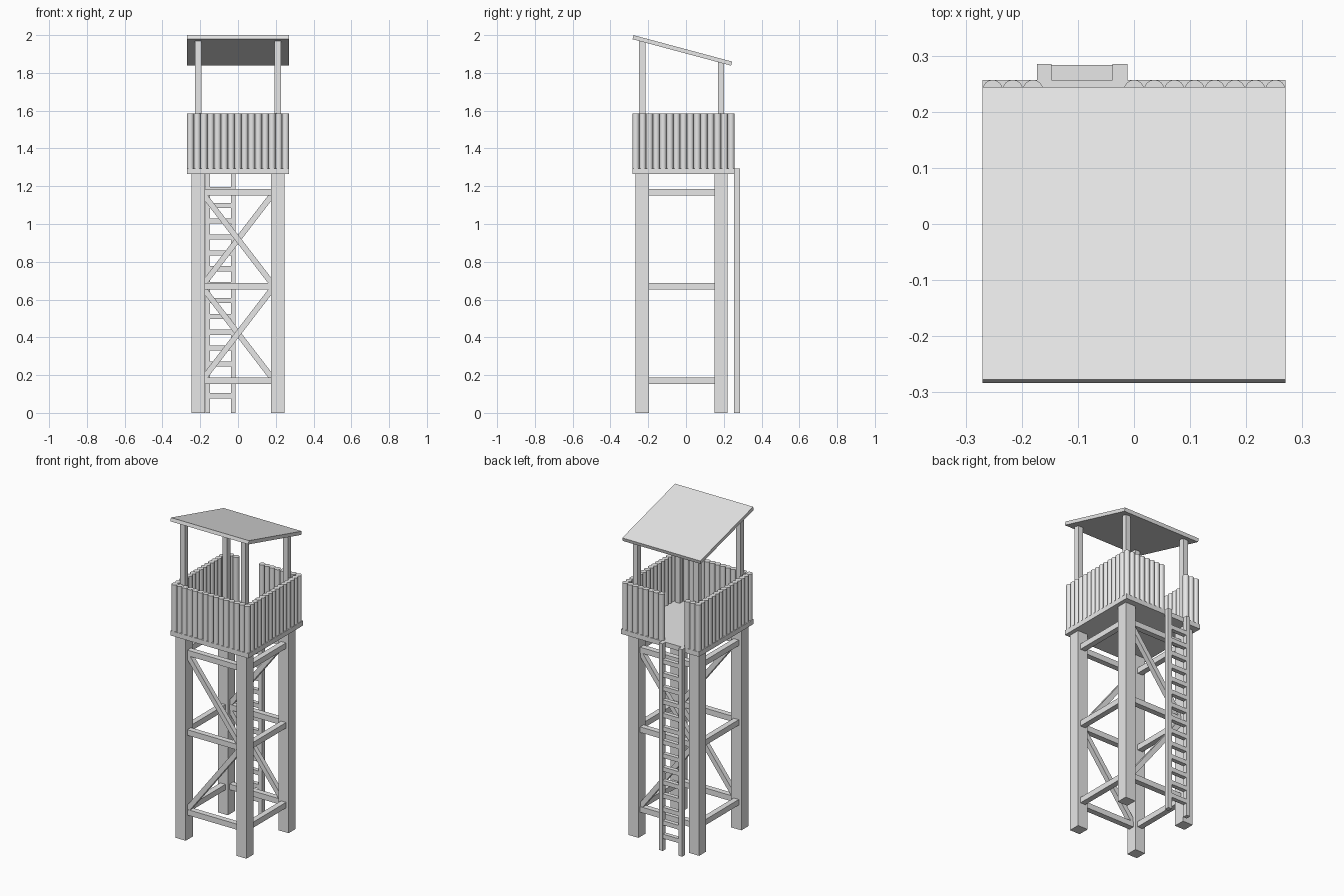
import bpy, bmesh, math
from mathutils import Vector, Matrix

cube = bpy.data.objects.get("Cube")
if cube:
    bpy.data.objects.remove(cube)

grey = bpy.data.materials.new("light_grey")
grey.use_nodes = True
COLOUR = (0.8, 0.8, 0.8, 1)
grey.diffuse_color = COLOUR
grey.node_tree.nodes["Principled BSDF"].inputs["Base Color"].default_value = COLOUR


def finish(name, bm):
    mesh = bpy.data.meshes.new(name)
    bm.to_mesh(mesh)
    bm.free()
    mesh.materials.append(grey)
    obj = bpy.data.objects.new(name, mesh)
    bpy.context.collection.objects.link(obj)
    return obj


def box(name, centre, size, tilt=None):
    """Box by centre and size, with an optional rotation matrix."""
    bm = bmesh.new()
    turn = tilt if tilt else Matrix()
    bmesh.ops.create_cube(bm, size=1, matrix=Matrix.Translation(centre) @ turn @ Matrix.Diagonal((*size, 1)))
    return finish(name, bm)


def span(name, low, high):
    low, high = Vector(low), Vector(high)
    return box(name, (low + high) / 2, high - low)


def beam(name, start, end, width):
    """Square bar between two points lying in one vertical plane."""
    start, end = Vector(start), Vector(end)
    axis = end - start
    turn = axis.to_track_quat('Z', 'Y').to_matrix().to_4x4()
    return box(name, (start + end) / 2, (width, width, axis.length), turn)


# Main dimensions
LEG_X, LEG_FRONT, LEG_BACK, LEG_W = 0.21, -0.232, 0.185, 0.07
HALF, MID_Y = 0.27, -0.013
DECK_LOW, DECK_TOP, FENCE_TOP = 1.265, 1.295, 1.585
INNER = LEG_X - LEG_W / 2
SLOPE = math.radians(15)
ROOF_Y, ROOF_Z, ROOF_T = -0.0195, 1.919, 0.022

# Legs and roof posts
for side, x in (("left", LEG_X), ("right", -LEG_X)):
    for end, y in (("front", LEG_FRONT), ("back", LEG_BACK)):
        h = LEG_W / 2
        span(f"{end}_{side}_leg", (x - h, y - h, 0), (x + h, y + h, DECK_LOW))
        p = 0.0165
        top = ROOF_Z - (y - ROOF_Y) * math.tan(SLOPE) - ROOF_T / 4
        span(f"{end}_{side}_roof_post", (x - p, y - p, DECK_TOP), (x + p, y + p, top))

# Horizontal rails on all four sides at three levels
LEVELS = (0.171, 0.67, 1.168)
for i, z in enumerate(LEVELS):
    for end, y in (("front", LEG_FRONT), ("back", LEG_BACK)):
        beam(f"{end}_rail_{i}", (-INNER, y, z), (INNER, y, z), 0.035)
    for side, x in (("left", LEG_X), ("right", -LEG_X)):
        beam(f"{side}_rail_{i}", (x, LEG_FRONT + LEG_W / 2, z), (x, LEG_BACK - LEG_W / 2, z), 0.035)

# Zigzag braces, mirrored between front and back
for end, y, s in (("front", LEG_FRONT, 1), ("back", LEG_BACK, -1)):
    x = s * (INNER + 0.005)
    low, mid, high = LEVELS
    beam(f"{end}_upper_brace", (-x, y, high - 0.015), (x, y, mid + 0.015), 0.03)
    beam(f"{end}_lower_brace", (x, y, mid - 0.015), (-x, y, low + 0.015), 0.03)

# Deck and sloping roof
span("deck", (-HALF, MID_Y - HALF, DECK_LOW), (HALF, MID_Y + HALF, DECK_TOP))
box("roof", (0, ROOF_Y, ROOF_Z), (2 * HALF, 2 * HALF, ROOF_T), Matrix.Rotation(-SLOPE, 4, 'X'))

# Palisade of round stakes with a doorway at the back
COUNT = 15
PITCH = 2 * HALF / COUNT
DOORWAY = range(3, 7)
bm = bmesh.new()
for i in range(COUNT):
    for j in range(COUNT):
        on_edge = i in (0, COUNT - 1) or j in (0, COUNT - 1)
        if not on_edge or (j == COUNT - 1 and i in DOORWAY):
            continue
        at = Vector((-HALF + PITCH * (i + 0.5), MID_Y - HALF + PITCH * (j + 0.5), (DECK_TOP + FENCE_TOP) / 2))
        bmesh.ops.create_cone(bm, cap_ends=True, segments=16, radius1=PITCH / 2, radius2=PITCH / 2,
                              depth=FENCE_TOP - DECK_TOP, matrix=Matrix.Translation(at))
fence = finish("palisade", bm)
bpy.ops.object.select_all(action='DESELECT')
fence.select_set(True)
bpy.context.view_layer.objects.active = fence
bpy.ops.object.shade_smooth_by_angle(angle=math.radians(35))

# Ladder
for side, x in (("left", -0.025), ("right", -0.16)):
    span(f"ladder_{side}_stile", (x - 0.013, 0.255, 0), (x + 0.013, 0.285, DECK_TOP))
for i in range(14):
    box(f"ladder_rung_{i}", (-0.0925, 0.27, 0.091 + 0.084 * i), (0.111, 0.026, 0.027))
